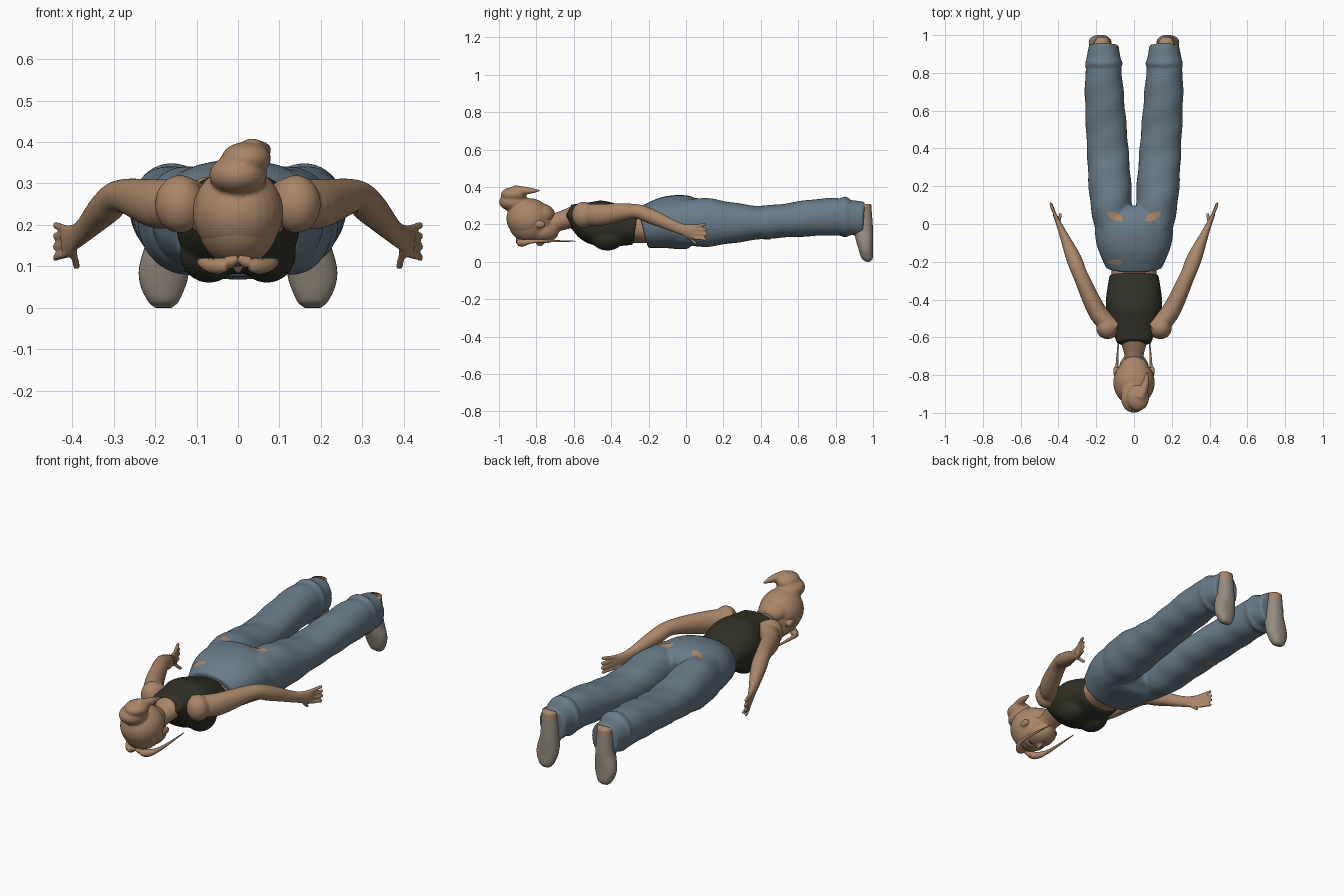
import bpy, bmesh, math
from mathutils import Vector, Matrix

cube = bpy.data.objects.get("Cube")
if cube:
    bpy.data.objects.remove(cube, do_unlink=True)


def material(name, red, green, blue):
    made = bpy.data.materials.new(name)
    made.use_nodes = True
    colour = (red, green, blue, 1)
    made.diffuse_color = colour
    made.node_tree.nodes["Principled BSDF"].inputs["Base Color"].default_value = colour
    return made


SKIN = material("skin", .4, .24, .14)
DENIM = material("denim", .14, .2, .25)
CLOTH = material("dark_cloth", .03, .03, .02)
SHOE = material("shoe", .3, .26, .21)
LIP = material("lips", .33, .1, .1)
DARK = material("eye_dark", .04, .03, .03)
SIDES = {"left": 1, "right": -1}


def blend(stations, place):
    """Smooth interpolation through the stations."""
    index = min(int(place), len(stations) - 2)
    f = place - index
    last = len(stations) - 1
    before, start, end, after = (stations[max(0, min(last, index + k))] for k in range(-1, 3))
    result = []
    for p, q, r, s in zip(before, start, end, after):
        leave, arrive = (r - p) / 2, (s - q) / 2
        bend = 3 * (r - q) - 2 * leave - arrive
        result.append(q + f * (leave + f * (bend + f * (r - q - leave - bend))))
    return result


def signed_power(value, exponent):
    return math.copysign(abs(value) ** exponent, value)


def loft(bm, stations, side=1, segments=28, steps=6, squareness=1, fold=0):
    """Closed tube through stations: x, y, z, half width and, if not round, half height."""
    stations = [s if len(s) > 4 else (*s, s[-1]) for s in stations]
    count = (len(stations) - 1) * steps
    path = [blend(stations, i / steps) for i in range(count + 1)]
    centres = [Vector((side * p[0], p[1], p[2])) for p in path]
    rings = []
    for i, centre in enumerate(centres):
        tangent = (centres[min(i + 1, count)] - centres[max(i - 1, 0)]).normalized()
        upright = abs(tangent.z) > abs(tangent.y)
        across = tangent.cross(Vector((0, upright, not upright))).normalized()
        over = across.cross(tangent)
        half_width, half_height = path[i][3:]
        ring = []
        for k in range(segments):
            angle = math.tau * k / segments
            crease = 1 + fold * math.sin(2 * angle + 38 * centre.y)
            wide = half_width * crease * signed_power(math.cos(angle), squareness)
            high = half_height * crease * signed_power(math.sin(angle), squareness)
            ring.append(bm.verts.new(centre + across * wide + over * high))
        rings.append(ring)
    for ring, following in zip(rings, rings[1:]):
        for k in range(segments):
            bm.faces.new((ring[k - 1], ring[k], following[k], following[k - 1]))
    bm.faces.new(rings[0])
    bm.faces.new(rings[-1])


def ball(bm, centre, radii):
    place = Matrix.Translation(centre) @ Matrix.Diagonal((*radii, 1))
    bmesh.ops.create_uvsphere(bm, u_segments=28, v_segments=18, radius=1, matrix=place)


def finish(bm, name, colour, voxel=None):
    """Make the object; a voxel size fuses the overlapping pieces."""
    bmesh.ops.recalc_face_normals(bm, faces=bm.faces)
    for face in bm.faces:
        face.smooth = True
    mesh = bpy.data.meshes.new(name)
    bm.to_mesh(mesh)
    bm.free()
    mesh.materials.append(colour)
    made = bpy.data.objects.new(name, mesh)
    bpy.context.collection.objects.link(made)
    if voxel:
        fuse = made.modifiers.new("Fuse", "REMESH")
        fuse.mode, fuse.voxel_size, fuse.use_smooth_shade = "VOXEL", voxel, True
        soften = made.modifiers.new("Soften", "SMOOTH")
        soften.iterations = 3
    return made


def patch(target, name, colour, x, y, half_length, half_width, turn=0, above=True):
    """Thin oval laid on the target from above or below."""
    solid = target.evaluated_get(bpy.context.evaluated_depsgraph_get())
    ray = Vector((0, 0, -1 if above else 1))
    spin = Matrix.Rotation(turn, 3, "Z")
    bm = bmesh.new()
    bmesh.ops.create_grid(bm, x_segments=10, y_segments=10, size=1)
    missed = []
    for vert in bm.verts:
        u, v, _ = vert.co
        oval = Vector((u * half_length * math.sqrt(1 - v * v / 2),
                       v * half_width * math.sqrt(1 - u * u / 2), 0))
        hit, spot, normal, _ = solid.ray_cast(Vector((x, y, 0)) + spin @ oval - ray, ray)
        if hit:
            vert.co = spot + normal * .003
        else:
            missed.append(vert)
    bmesh.ops.delete(bm, geom=missed, context="VERTS")
    finish(bm, name, colour)


# Head with jaw, nose, ears and neck
bm = bmesh.new()
ball(bm, (0, -.83, .21), (.1, .12, .11))
ball(bm, (0, -.77, .16), (.08, .09, .06))
ball(bm, (0, -.78, .1), (.01, .02, .02))
for side in SIDES.values():
    ball(bm, (side * .1, -.78, .2), (.01, .03, .02))
loft(bm, [(0, -.79, .2, .06), (0, -.7, .21, .05), (0, -.57, .25, .09, .06)])
head = finish(bm, "head_and_neck", SKIN, .007)

# Hair: cap, nape, bun and its loose tail
bm = bmesh.new()
ball(bm, (0, -.84, .23), (.11, .12, .11))
ball(bm, (0, -.77, .25), (.08, .07, .06))
ball(bm, (0, -.92, .32), (.07, .08, .05))
ball(bm, (.02, -.92, .36), (.06, .07, .04))
loft(bm, [(.03, -.92, .38, .03), (.06, -.85, .38, .02), (.07, -.78, .38, .005)])
finish(bm, "hair_and_bun", SKIN, .007)

# Fringe sweeping into a loose strand on each side
for label, side in SIDES.items():
    bm = bmesh.new()
    loft(bm, [(0, -.9, .12, .01), (.05, -.88, .1, .02), (.09, -.81, .11, .01),
              (.08, -.59, .11, .002)], side, segments=12)
    finish(bm, label + "_hair_strand", SKIN)

# Sleeveless top
bm = bmesh.new()
loft(bm, [(0, -.63, .27, .09, .04), (0, -.52, .22, .13, .11), (0, -.42, .2, .15, .12),
          (0, -.27, .18, .13, .09)], squareness=.9)
for side in SIDES.values():
    ball(bm, (side * .07, -.42, .13), (.07, .09, .07))
finish(bm, "tank_top", CLOTH, .009)

# Bare waist
bm = bmesh.new()
loft(bm, [(0, -.3, .18, .12, .08), (0, -.2, .18, .12, .08)], squareness=.9)
finish(bm, "waist", SKIN)

# Arms with four spread fingers and a thumb
for label, side in SIDES.items():
    bm = bmesh.new()
    ball(bm, (side * .14, -.55, .25), (.06, .06, .07))
    loft(bm, [(.1, -.56, .26, .05), (.19, -.47, .25, .05, .06), (.28, -.28, .27, .04),
              (.32, -.18, .24, .04), (.38, -.04, .18, .02, .03), (.42, .05, .16, .01, .04)], side)
    digit = .009
    for finger in range(4):
        spread = finger - 1.5
        root = .16 + .02 * spread
        tip = root + .006 * spread
        reach = .11 - .006 * abs(spread)
        loft(bm, [(.41, .03, root, digit), (.44, reach, tip, digit)], side, segments=12)
        ball(bm, (side * .44, reach, tip), [digit] * 3)
    loft(bm, [(.4, -.01, .15, digit), (.39, .05, .1, digit)], side, segments=12)
    ball(bm, (side * .39, .05, .1), [digit] * 3)
    finish(bm, label + "_arm", SKIN, .006)

# Jeans: seat, two loose legs and a bunched fold above each hem
bm = bmesh.new()
loft(bm, [(0, -.23, .18, .15, .11), (0, -.1, .21, .2, .14), (0, .02, .21, .2, .14),
          (0, .08, .2, .12, .09)], squareness=.9)
for side in SIDES.values():
    loft(bm, [(.1, -.1, .21, .08, .11), (.12, .1, .21, .11, .13), (.14, .4, .21, .11, .09),
              (.16, .75, .24, .1), (.16, .95, .23, .08, .09)], side,
         steps=10, squareness=.93, fold=.02)
    ball(bm, (side * .16, .85, .24), (.1, .05, .11))
jeans = finish(bm, "jeans", DENIM, .009)

# Shoes with toes pointing down and a bare heel
for label, side in SIDES.items():
    bm = bmesh.new()
    loft(bm, [(.18, .97, 0, .02, .01), (.18, .97, .02, .04, .03), (.18, .96, .08, .06, .04),
              (.17, .95, .17, .05), (.17, .95, .31, .04)], side, squareness=.9)
    for vert in bm.verts:
        vert.co.y = min(vert.co.y, 1)
    shoe = finish(bm, label + "_shoe", SHOE)
    shoe.data.materials.append(SKIN)
    for face in shoe.data.polygons:
        face.material_index = int(face.center.z > .27)

# Torn patches, waist tag and face details laid on the surfaces
bpy.context.view_layer.update()
for label, side in SIDES.items():
    patch(jeans, label + "_seat_tear", SKIN, side * .1, .04, .045, .02, turn=side * .45)
    patch(head, label + "_eye", DARK, side * .04, -.8, .016, .007, above=False)
    patch(head, label + "_brow", DARK, side * .04, -.83, .02, .004, above=False)
patch(jeans, "waist_tag", SKIN, -.1, -.2, .04, .014)
patch(jeans, "knee_tear", SKIN, -.18, .43, .05, .02, turn=.2, above=False)
patch(head, "lips", LIP, 0, -.74, .022, .008, above=False)
